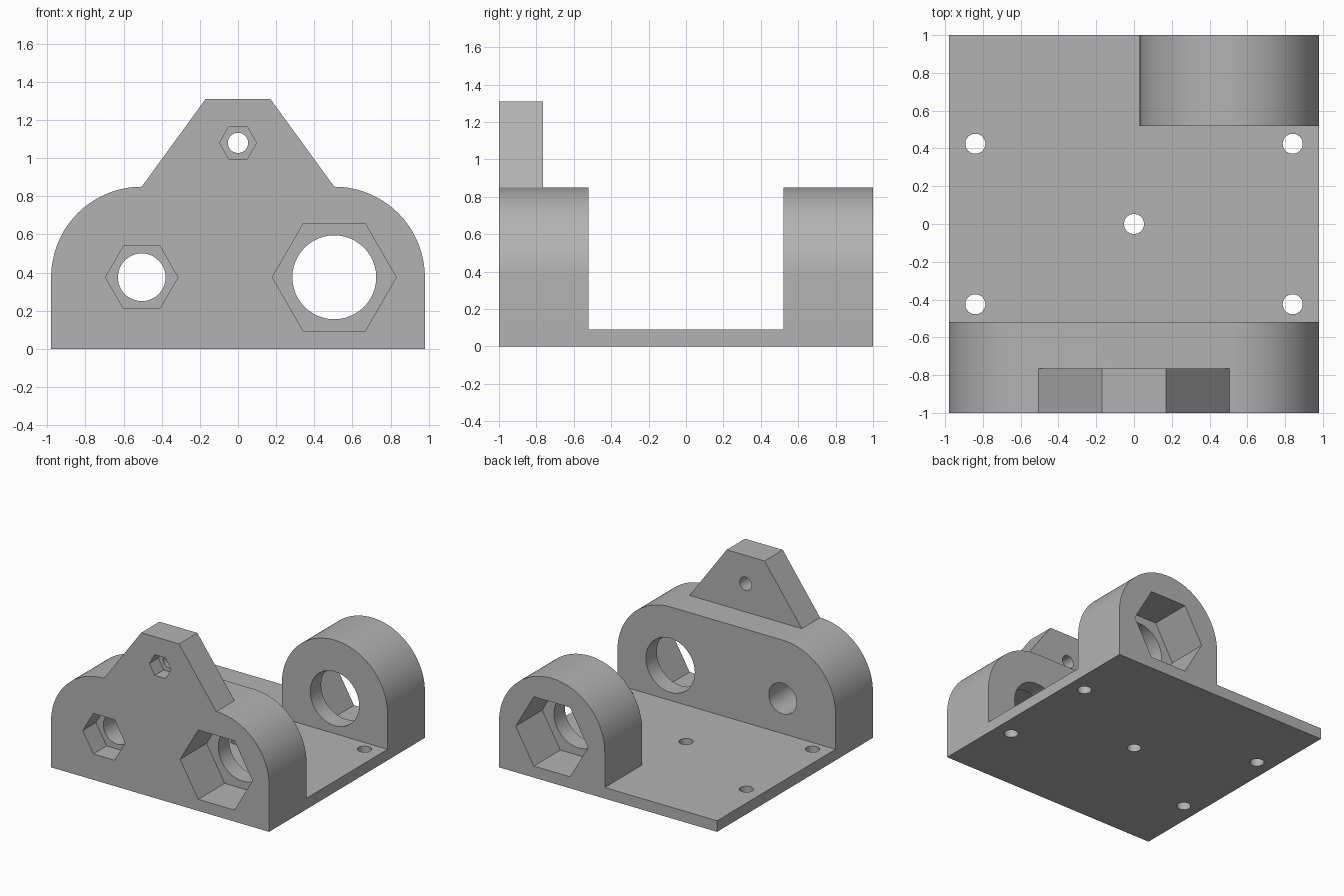
import bpy, bmesh
from math import cos, sin, pi
from mathutils import Vector

default = bpy.data.objects.get("Cube")
if default:
    bpy.data.objects.remove(default, do_unlink=True)

grey = bpy.data.materials.new("plain grey")
grey.use_nodes = True
colour = (0.45, 0.45, 0.45, 1)
grey.diffuse_color = colour
grey.node_tree.nodes["Principled BSDF"].inputs["Base Color"].default_value = colour

HALF_W, FLOOR, TOP = 0.98, 0.09, 0.85   # half width, plate thickness, wall height
RADIUS = 0.475                          # rounded wall corners
AXIS_X, AXIS_Z = HALF_W - RADIUS, TOP - RADIUS


def prism(name, outline, start, depth):
    """Extrude a closed outline of 3D points along a vector."""
    bm = bmesh.new()
    face = bm.faces.new([bm.verts.new(p) for p in outline])
    cap = bmesh.ops.extrude_face_region(bm, geom=[face])["geom"]
    moved = [v for v in cap if isinstance(v, bmesh.types.BMVert)]
    bmesh.ops.translate(bm, verts=moved, vec=Vector(depth))
    bmesh.ops.translate(bm, verts=bm.verts[:], vec=Vector(start))
    bmesh.ops.recalc_face_normals(bm, faces=bm.faces[:])
    mesh = bpy.data.meshes.new(name)
    bm.to_mesh(mesh)
    bm.free()
    mesh.materials.append(grey)
    obj = bpy.data.objects.new(name, mesh)
    bpy.context.collection.objects.link(obj)
    return obj


def upright(name, profile, y0, y1):
    """Prism from an x-z profile, running along y."""
    return prism(name, [(x, 0, z) for x, z in profile], (0, y0, 0), (0, y1 - y0, 0))


def arc(cx, cz, r, a0, a1, steps):
    angles = [a0 + (a1 - a0) * i / steps for i in range(steps + 1)]
    return [(cx + r * cos(a), cz + r * sin(a)) for a in angles]


def ring(cx, cz, r, sides):
    return arc(cx, cz, r, 0, 2 * pi, sides)[:-1]


def rounded_wall(left, right):
    """Wall profile with a flat foot and two rounded top corners."""
    points = [(left, 0), (right, 0)]
    points += arc(right - RADIUS, AXIS_Z, RADIUS, 0, pi / 2, 32)
    second = arc(left + RADIUS, AXIS_Z, RADIUS, pi / 2, pi, 32)
    return points + (second if right - left > 2 * RADIUS + 0.01 else second[1:])


def combine(body, other, operation):
    mod = body.modifiers.new(other.name, "BOOLEAN")
    mod.operation, mod.solver, mod.object = operation, "EXACT", other
    bpy.context.view_layer.objects.active = body
    bpy.ops.object.modifier_apply(modifier=mod.name)
    bpy.data.objects.remove(other, do_unlink=True)


# Base plate with the walls and the top tab joined on
bracket = upright("mounting_bracket", [(-HALF_W, 0), (HALF_W, 0),
                  (HALF_W, FLOOR), (-HALF_W, FLOOR)], -1, 1)
tab = [(-AXIS_X, 0.7), (AXIS_X, 0.7), (AXIS_X, TOP), (0.17, 1.31), (-0.17, 1.31), (-AXIS_X, TOP)]
for part in (upright("front_wall", rounded_wall(-HALF_W, HALF_W), -1, -0.52),
             upright("back_post", rounded_wall(HALF_W - 2 * RADIUS, HALF_W), 0.52, 1),
             upright("top_tab", tab, -1, -0.765)):
    combine(bracket, part, "UNION")

# Round bores along y: x, z, radius, end
for x, z, r, end in ((AXIS_X, AXIS_Z, 0.22, 1.1), (-AXIS_X, AXIS_Z, 0.125, -0.4),
                     (0, 1.08, 0.053, -0.4)):
    combine(bracket, upright("bore", ring(x, z, r, 48), -1.1, end), "DIFFERENCE")

# Hexagonal pockets: x, z, radius, y range
for x, z, r, y0, y1 in ((AXIS_X, AXIS_Z, 0.325, -1.1, -0.66), (AXIS_X, AXIS_Z, 0.325, 0.66, 1.1),
                        (-AXIS_X, AXIS_Z, 0.19, -1.1, -0.83), (0, 1.08, 0.097, -1.1, -0.885)):
    combine(bracket, upright("hex_pocket", ring(x, z, r, 6), y0, y1), "DIFFERENCE")

# Screw holes through the plate
corners = [(sx * 0.84, sy * 0.425) for sx in (-1, 1) for sy in (-1, 1)]
for x, y in corners + [(0, 0)]:
    outline = [(px, py, 0) for px, py in ring(x, y, 0.053, 32)]
    combine(bracket, prism("screw_hole", outline, (0, 0, -0.1), (0, 0, 0.3)), "DIFFERENCE")

# Smooth the curved faces only
bpy.ops.object.select_all(action="DESELECT")
bracket.select_set(True)
bpy.context.view_layer.objects.active = bracket
bpy.ops.object.shade_smooth_by_angle(angle=pi / 7)
